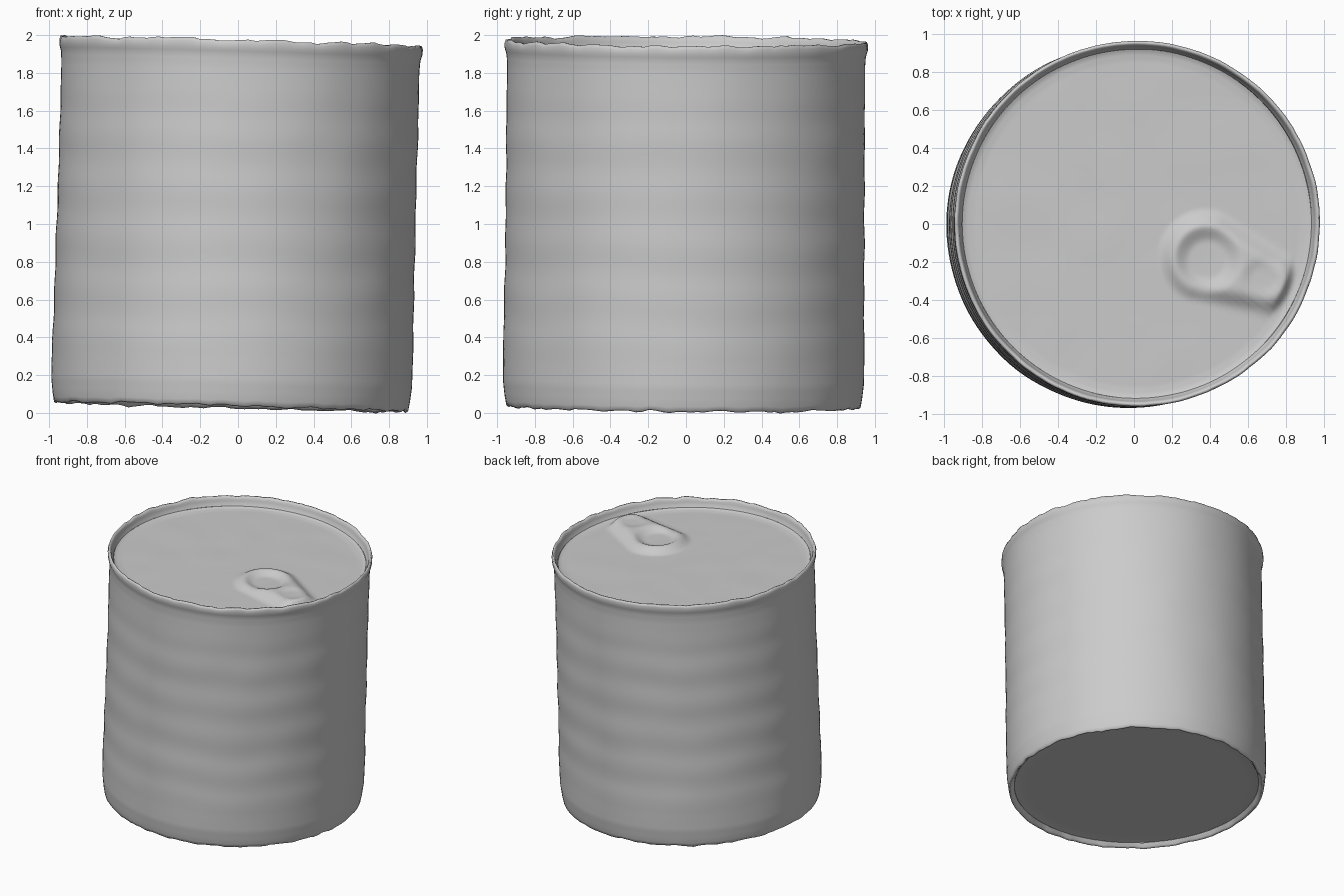
import bpy, bmesh, math
from mathutils import Matrix, Vector, noise

if "Cube" in bpy.data.objects:
    bpy.data.objects.remove(bpy.data.objects["Cube"])

SEG = 160
H = 1.937
# the can leans slightly
LEAN = (Matrix.Translation((-0.01, -0.006, 0.999)) @ Matrix.Rotation(0.028, 4, 'Y')
        @ Matrix.Rotation(-0.008, 4, 'X') @ Matrix.Translation((0, 0, -H / 2)))


def smooth(a, b, v):
    t = max(0.0, min(1.0, (v - a) / (b - a)))
    return t * t * (3 - 2 * t)


def resample(points, step):
    out = [points[0]]
    for (r0, z0), (r1, z1) in zip(points, points[1:]):
        n = max(1, round(math.hypot(r1 - r0, z1 - z0) / step))
        out += [(r0 + (r1 - r0) * i / n, z0 + (z1 - z0) * i / n) for i in range(1, n + 1)]
    return out


def lathe(name, profile, step, deform, flip=False):
    """Spin an (r, z) profile; a leading r of 0 becomes a centre point."""
    bm = bmesh.new()
    rings = []
    for r, z in resample(profile, step):
        if r < 1e-6:
            rings.append([bm.verts.new(deform(0, z, 0))] * SEG)
        else:
            rings.append([bm.verts.new(deform(r, z, 2 * math.pi * i / SEG)) for i in range(SEG)])
    for a, b in zip(rings, rings[1:]):
        for i in range(SEG):
            j = (i + 1) % SEG
            loop = [a[i], b[j], b[i]] if a[i] is a[j] else [a[i], a[j], b[j], b[i]]
            # keep normals facing out of the can
            bm.faces.new(loop[::-1] if flip else loop)
    bm.transform(LEAN)
    me = bpy.data.meshes.new(name)
    bm.to_mesh(me)
    bm.free()
    me.polygons.foreach_set("use_smooth", [True] * len(me.polygons))
    ob = bpy.data.objects.new(name, me)
    bpy.context.collection.objects.link(ob)
    return ob


def polar(r, z, a):
    return Vector((r * math.cos(a), r * math.sin(a), z))


# wall: faint ribs and ragged rims
def wall_shape(r, z, a):
    rim = smooth(H - 0.05, H, z) if z > 1 else 1 - smooth(0.0, 0.06, z)
    c, s = math.cos(a), math.sin(a)
    jag = noise.noise(Vector((c * 8, s * 8, z * 0.5))) + 0.6 * noise.noise(Vector((c * 20, s * 20, 5)))
    band = smooth(0.2, 0.45, z) * (1 - smooth(1.5, 1.75, z))
    r += 0.0018 * band * math.sin(z * 2 * math.pi / 0.27 + 0.6 * noise.noise(Vector((c * 2, s * 2, z))))
    r += 0.003 * noise.noise(Vector((c * 3, s * 3, z * 3)))
    return polar(r + 0.004 * rim * jag, z + 0.013 * rim * jag, a)


WALL = [(0.90, 0.035), (0.915, 0.012), (0.927, 0.0), (0.938, 0.006), (0.946, 0.05), (0.955, 0.13),
        (0.956, 0.3), (0.951, 0.7), (0.949, 1.3), (0.948, 1.8), (0.952, 1.86), (0.962, 1.895),
        (0.963, 1.92), (0.957, H), (0.947, H), (0.938, 1.92), (0.931, 1.89), (0.92, 1.87)]
lathe("can_wall", WALL, 0.02, wall_shape)


# lid with a fused pull tab: tapered body, wide shallow finger hole, dented nose
A, B = Vector((0.36, -0.17)), Vector((0.70, -0.31))


def tab_height(x, y):
    p = Vector((x, y))
    d = B - A
    t = max(0.0, min(1.0, (p - A).dot(d) / d.length_squared))
    dist = (p - A - d * t).length - (0.195 - 0.075 * t)
    h = (0.045 + 0.01 * t) * (1 - smooth(-0.05, 0.06, dist))
    hole = (p - Vector((0.37, -0.19))).length
    h -= 0.034 * (1 - smooth(0.09, 0.19, hole))
    dent = (p - Vector((0.66, -0.29))).length
    h -= 0.012 * (1 - smooth(0.05, 0.12, dent))
    return h


def lid_shape(r, z, a):
    p = polar(r, z, a)
    p.z += tab_height(p.x, p.y) * (1 - smooth(0.83, 0.89, r))
    p.z += 0.003 * noise.noise(Vector((p.x * 4, p.y * 4, 1))) * (1 - smooth(0.85, 0.92, r))
    return p


lathe("lid_with_pull_tab", [(0, 1.858), (0.86, 1.858), (0.9, 1.862), (0.92, 1.87)], 0.012, lid_shape, True)

# base panel, faces downward
lathe("base_panel", [(0, 0.04), (0.86, 0.04), (0.90, 0.035)], 0.05, polar)
for ob in bpy.data.objects:
    if ob.name == "lid_with_pull_tab":
        # outward is upward for the lid
        if sum(f.normal.z for f in ob.data.polygons) < 0:
            ob.data.flip_normals()
    elif ob.name == "base_panel" and sum(f.normal.z for f in ob.data.polygons) > 0:
        ob.data.flip_normals()
